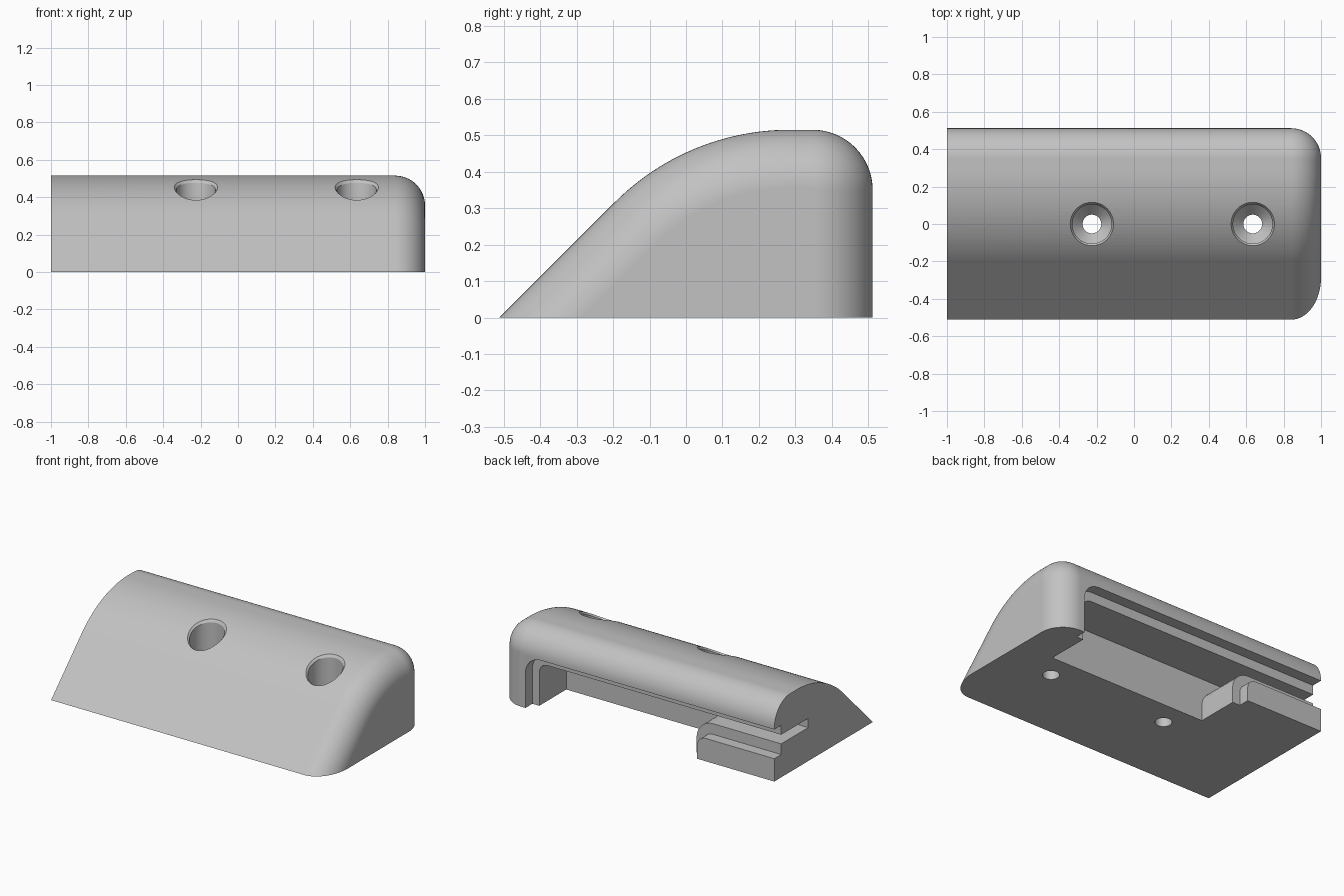
import bpy, bmesh
from math import sin, cos, pi, sqrt, radians
from mathutils import Vector

cube = bpy.data.objects.get("Cube")
if cube:
    bpy.data.objects.remove(cube, do_unlink=True)

grey = bpy.data.materials.new("light grey")
grey.use_nodes = True
colour = (0.54, 0.54, 0.54, 1)
grey.diffuse_color = colour
grey.node_tree.nodes["Principled BSDF"].inputs["Base Color"].default_value = colour

TOP, BACK = 0.515, 0.512
NOSE_R, BACK_R, END_R = 0.68, 0.165, 0.16
NOSE_Y = 0.285


def make_object(name, bm):
    bmesh.ops.recalc_face_normals(bm, faces=bm.faces[:])
    mesh = bpy.data.meshes.new(name)
    bm.to_mesh(mesh)
    bm.free()
    mesh.materials.append(grey)
    obj = bpy.data.objects.new(name, mesh)
    bpy.context.collection.objects.link(obj)
    return obj


def loft(name, rings):
    """Join closed rings of points and cap both ends."""
    bm = bmesh.new()
    loops = [[bm.verts.new(p) for p in ring] for ring in rings]
    for a, b in zip(loops, loops[1:]):
        n = len(a)
        for i in range(n):
            j = (i + 1) % n
            bm.faces.new((a[i], a[j], b[j], b[i]))
    bm.faces.new(loops[0])
    bm.faces.new(loops[-1])
    return make_object(name, bm)


def body_ring(x, inset):
    """Side profile shrunk inwards by inset."""
    pts = []
    r = NOSE_R - inset
    for i in range(25):
        a = radians(135 - 45 * i / 24)
        pts.append((x, NOSE_Y + r * cos(a), TOP - NOSE_R + r * sin(a)))
    toe = pts[0][1] - pts[0][2]
    r = BACK_R - inset
    for i in range(17):
        a = pi / 2 * (1 - i / 16)
        pts.append((x, BACK - BACK_R + r * cos(a), TOP - BACK_R + r * sin(a)))
    return [(x, toe, 0)] + pts + [(x, BACK - inset, 0)]


def rounded(corners, steps=8):
    """Polygon of (x, z, radius) corners with fillets."""
    out = []
    for i, (x, z, r) in enumerate(corners):
        p = Vector((x, z))
        if not r:
            out.append(p)
            continue
        a = (Vector(corners[i - 1][:2]) - p).normalized()
        b = (Vector(corners[(i + 1) % len(corners)][:2]) - p).normalized()
        centre = p + (a + b) * r
        for k in range(steps + 1):
            t = pi / 2 * k / steps
            out.append(centre - b * r * cos(t) - a * r * sin(t))
    return out


def pocket(name, depth, right, top, floor, left, r_in, r_out):
    """L-shaped recess entering from the back, open below and at one end."""
    outline = rounded([(right, -0.1, 0), (right, top, r_in), (-1.1, top, 0),
                       (-1.1, floor, 0), (left, floor, r_out), (left, -0.1, 0)])
    return loft(name, [[(p.x, y, p.y) for p in outline] for y in (depth, 0.7)])


def surface(y):
    return TOP - NOSE_R + sqrt(NOSE_R ** 2 - (y - NOSE_Y) ** 2)


def screw_hole(name, cx):
    """Through hole, countersink, bore and a rim chamfer following the surface."""
    def ring(r, z):
        pts = []
        for i in range(48):
            a = 2 * pi * i / 48
            y = r * sin(a)
            pts.append((cx + r * cos(a), y, z(y) if callable(z) else z))
        return pts
    return loft(name, [ring(0.05, -0.1), ring(0.05, 0.14), ring(0.105, 0.2),
                       ring(0.105, lambda y: surface(y) - 0.014),
                       ring(0.116, surface), ring(0.116, 0.7)])


# Main wedge with a rounded nose and a filleted end
rings = [body_ring(-1, 0)]
for i in range(17):
    t = pi / 2 * i / 16
    rings.append(body_ring(1 - END_R + END_R * sin(t), END_R * (1 - cos(t))))
body = loft("corner_bracket_body", rings)

# Stepped recess in the back and the two screw holes
cutters = [
    pocket("outer_rabbet_cutter", 0.44, 0.808, 0.342, 0.15, -0.44, 0.11, 0.06),
    pocket("inner_pocket_cutter", 0.16, 0.758, 0.28, 0.22, -0.385, 0.06, 0.12),
    screw_hole("screw_hole_cutter_a", -0.225),
    screw_hole("screw_hole_cutter_b", 0.635),
]
bpy.ops.object.select_all(action="DESELECT")
body.select_set(True)
bpy.context.view_layer.objects.active = body
for cutter in cutters:
    cutter.hide_render = True
    mod = body.modifiers.new(cutter.name, "BOOLEAN")
    mod.operation = "DIFFERENCE"
    mod.solver = "EXACT"
    mod.object = cutter
    bpy.ops.object.modifier_apply(modifier=mod.name)
    bpy.data.objects.remove(cutter, do_unlink=True)

# Smooth curves with crisp edges and flat planes
bpy.ops.object.shade_smooth_by_angle(angle=radians(25))
weighted = body.modifiers.new("flat_planes", "WEIGHTED_NORMAL")
weighted.keep_sharp = True
